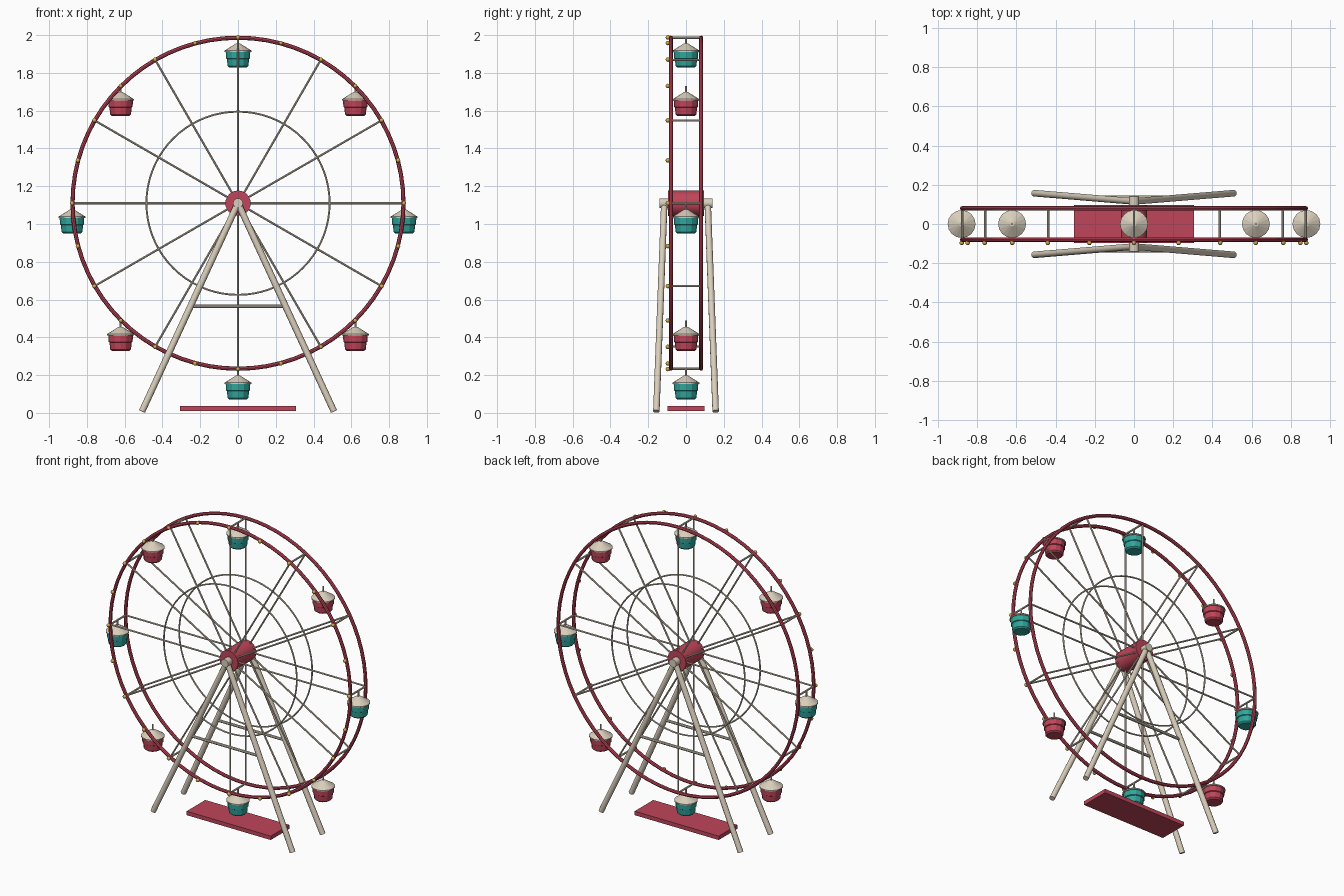
import bpy
import bmesh
from math import sin, cos, pi, radians
from mathutils import Vector

if "Cube" in bpy.data.objects:
    bpy.data.objects.remove(bpy.data.objects["Cube"])

HUB_Z, RIM_R, SIDE_Y = 1.11, 0.876, 0.08


def material(name, rgb):
    m = bpy.data.materials.new(name)
    m.diffuse_color = (*rgb, 1)
    m.use_nodes = True
    m.node_tree.nodes["Principled BSDF"].inputs["Base Color"].default_value = m.diffuse_color
    return m


RED = material("red", (0.52, 0.06, 0.1))
TEAL = material("teal", (0.03, 0.38, 0.33))
CREAM = material("cream", (0.7, 0.62, 0.5))
GOLD = material("gold", (0.65, 0.42, 0.08))


def finish(ob, name, mat, smooth=True):
    ob.name = name
    ob.data.materials.append(mat)
    if smooth:
        bpy.ops.object.select_all(action='DESELECT')
        ob.select_set(True)
        bpy.context.view_layer.objects.active = ob
        bpy.ops.object.shade_smooth_by_angle(angle=radians(40))
    return ob


def rod(name, a, b, r, mat, sides=8):
    a, b = Vector(a), Vector(b)
    bpy.ops.mesh.primitive_cylinder_add(vertices=sides, radius=r, depth=(b - a).length,
                                        location=(a + b) / 2)
    ob = bpy.context.object
    ob.rotation_euler = (b - a).to_track_quat('Z', 'Y').to_euler()
    return finish(ob, name, mat, sides > 8)


def ring(name, y, major, minor, mat):
    bpy.ops.mesh.primitive_torus_add(location=(0, y, HUB_Z), rotation=(pi / 2, 0, 0),
                                     major_radius=major, minor_radius=minor,
                                     major_segments=72, minor_segments=8)
    finish(bpy.context.object, name, mat).data.shade_smooth()


def lathe(name, profile, mat, loc, sides=12):
    bm = bmesh.new()
    loops = [[bm.verts.new((r * cos(2 * pi * i / sides), r * sin(2 * pi * i / sides), z))
              for i in range(sides)] for r, z in profile]
    for lo, hi in zip(loops, loops[1:]):
        for i in range(sides):
            j = (i + 1) % sides
            bm.faces.new((lo[i], lo[j], hi[j], hi[i]))
    bm.faces.new(loops[0][::-1])
    bm.faces.new(loops[-1])
    me = bpy.data.meshes.new(name)
    bm.to_mesh(me)
    bm.free()
    ob = bpy.data.objects.new(name, me)
    ob.location = loc
    bpy.context.collection.objects.link(ob)
    return finish(ob, name, mat, False)


def on_wheel(angle, r, y):
    return Vector((r * sin(angle), y, HUB_Z + r * cos(angle)))


# Two wheel sides: rim, inner ring and spokes
for side, s in (("front", -1), ("back", 1)):
    y = s * SIDE_Y
    ring(side + "_rim", y, RIM_R, 0.011, RED)
    ring(side + "_inner_ring", y, 0.485, 0.005, CREAM)
    for k in range(12):
        a = k * pi / 6
        rod(side + "_spoke", on_wheel(a, 0.05, y), on_wheel(a, RIM_R, y), 0.0055, CREAM)

    # A-frame legs and brace
    for x in (-1, 1):
        rod(side + "_leg", (x * 0.508, s * 0.157, 0.008), (0, s * 0.115, HUB_Z), 0.0175, CREAM, 10)
    rod(side + "_brace", (-0.25, s * 0.136, 0.565), (0.25, s * 0.136, 0.565), 0.009, CREAM)

# Crossbars joining the rims
for k in range(12):
    a = k * pi / 6
    rod("rim_crossbar", on_wheel(a, RIM_R, -SIDE_Y), on_wheel(a, RIM_R, SIDE_Y), 0.006, CREAM)

# Hub and axle
rod("hub", (0, -0.096, HUB_Z), (0, 0.096, HUB_Z), 0.067, RED, 24)
rod("axle", (0, -0.14, HUB_Z), (0, 0.14, HUB_Z), 0.026, CREAM, 16)

# Lights on the front rim
for k in range(24):
    bpy.ops.mesh.primitive_uv_sphere_add(segments=10, ring_count=6, radius=0.012,
                                         location=on_wheel(k * pi / 12, RIM_R + 0.002, -0.096))
    finish(bpy.context.object, "light_bulb", GOLD).data.shade_smooth()

# Hanging gondolas
for k in range(8):
    p = on_wheel(k * pi / 4, RIM_R + 0.003, 0)
    rod("gondola_hanger", p, p - Vector((0, 0, 0.06)), 0.005, CREAM)
    lathe("gondola_roof", [(0.071, -0.078), (0.071, -0.071), (0.012, -0.034)], CREAM, p, 16)
    lathe("gondola_cabin", [(0.046, -0.16), (0.055, -0.152), (0.059, -0.115),
                            (0.064, -0.112), (0.065, -0.076)], RED if k % 2 else TEAL, p)

# Boarding platform
bpy.ops.mesh.primitive_cube_add(size=1, location=(0, 0, 0.024))
bpy.context.object.scale = (0.614, 0.194, 0.026)
finish(bpy.context.object, "platform", RED, False)
